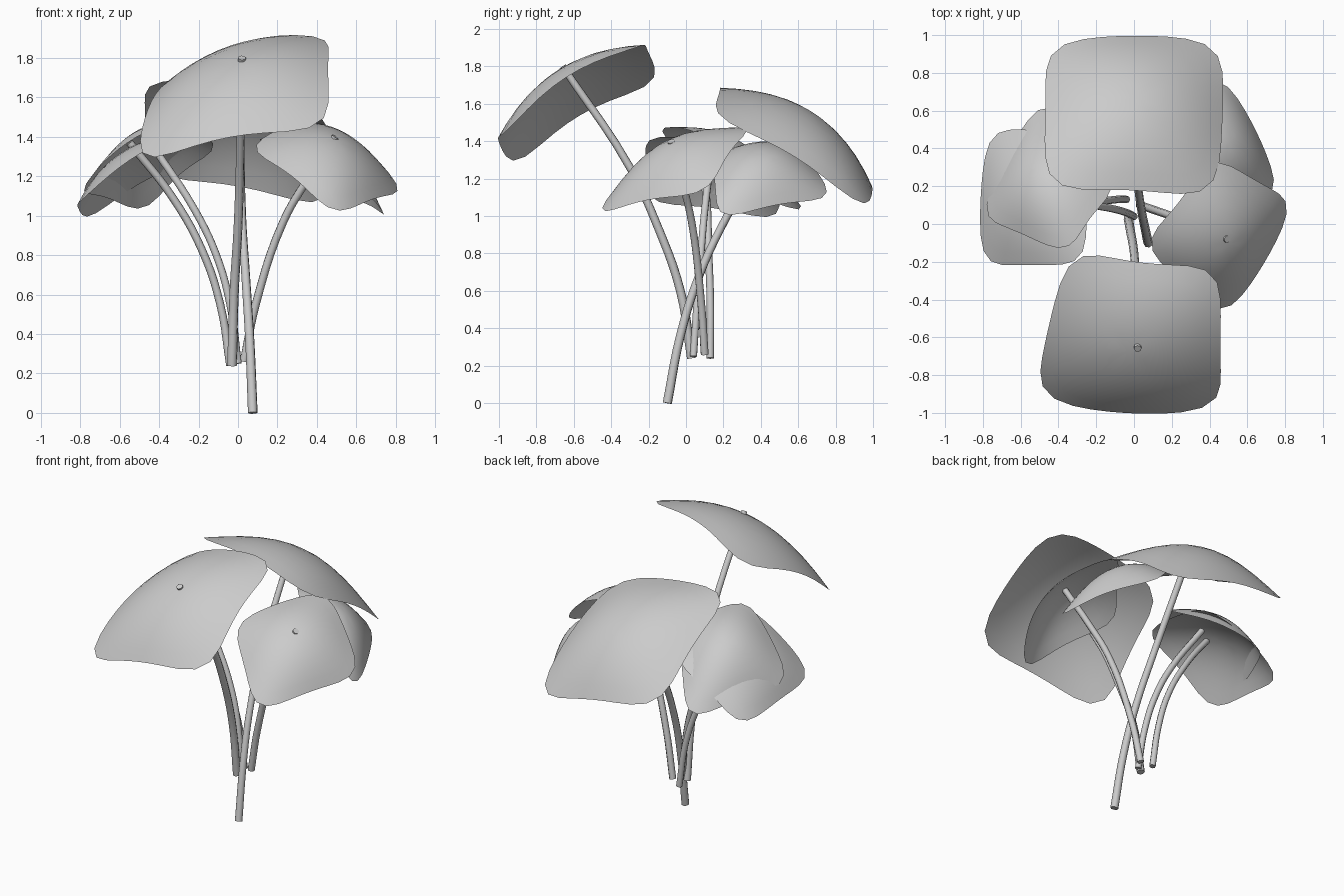
import bpy, math
from mathutils import Vector

if "Cube" in bpy.data.objects:
    bpy.data.objects.remove(bpy.data.objects["Cube"])

K = 0.5 ** (1 / 5)          # corner position of the superellipse outline


def dome(s, t, mix):
    """Bulge profile: 1 in the middle, 0 at corners; low mix gives straighter edges."""
    rnd = 1 - (s * s + t * t) / (2 * K * K)
    c = (1 - .78 * K * K) ** 2
    straight = ((1 - .78 * s * s) * (1 - .78 * t * t) - c) / (1 - c)
    return mix * rnd + (1 - mix) * straight


def leaf(name, corners, bulge, mix=0.4, rings=6, segs=36):
    """Domed rounded-square sheet through four corners (counter-clockwise seen from above)."""
    a, b, c, d = [Vector(p) for p in corners]
    n = (c - a).cross(d - b).normalized()
    if n.z < 0:
        n = -n

    def point(s, t):
        u, v = (s / K + 1) / 2, (t / K + 1) / 2
        flat = a * (1-u) * (1-v) + b * u * (1-v) + c * u * v + d * (1-u) * v
        return flat + n * bulge * dome(s, t, mix)

    verts, faces = [point(0, 0)], []
    for r in range(1, rings + 1):
        for i in range(segs):
            ang = 2 * math.pi * i / segs
            x, y = math.cos(ang), math.sin(ang)
            m = (r / rings) / (abs(x) ** 5 + abs(y) ** 5) ** 0.2
            verts.append(point(x * m, y * m))
    for i in range(segs):
        j = (i + 1) % segs
        faces.append((0, 1 + i, 1 + j))
        for r in range(rings - 1):
            p, q = 1 + r * segs, 1 + (r + 1) * segs
            faces.append((p + i, q + i, q + j, p + j))
    me = bpy.data.meshes.new(name)
    me.from_pydata(verts, [], faces)
    me.polygons.foreach_set("use_smooth", [True] * len(me.polygons))
    bpy.context.collection.objects.link(bpy.data.objects.new(name, me))


def stem(name, pts, r0=0.025, r1=0.02):
    """Tapered round tube along a smooth path."""
    cu = bpy.data.curves.new(name, 'CURVE')
    cu.dimensions = '3D'
    cu.bevel_depth = 1.0
    cu.bevel_resolution = 2
    cu.resolution_u = 5
    cu.use_fill_caps = True
    sp = cu.splines.new('BEZIER')
    sp.bezier_points.add(len(pts) - 1)
    for i, (bp, p) in enumerate(zip(sp.bezier_points, pts)):
        bp.co = p
        bp.handle_left_type = bp.handle_right_type = 'AUTO'
        bp.radius = r0 + (r1 - r0) * i / (len(pts) - 1)
    ob = bpy.data.objects.new(name, cu)
    bpy.context.collection.objects.link(ob)
    bpy.ops.object.select_all(action='DESELECT')
    ob.select_set(True)
    bpy.context.view_layer.objects.active = ob
    bpy.ops.object.convert(target='MESH')
    bpy.ops.object.shade_smooth_by_angle(angle=math.radians(60))


# Leaves
leaf("front_leaf", [(-.46, -.895, 1.30), (.405, -.95, 1.465), (.415, -.27, 1.90), (-.31, -.19, 1.715)], .20, .75)
leaf("back_leaf", [(-.42, .23, 1.67), (.39, .195, 1.525), (.415, .925, 1.075), (-.41, .925, 1.225)], .205)
leaf("right_leaf", [(.485, -.445, 1.03), (.81, .09, 1.14), (.42, .32, 1.465), (.09, -.11, 1.34)], .16)
leaf("left_upper_leaf", [(-.78, .07, 1.14), (-.37, -.125, 1.465), (-.125, .21, 1.345), (-.48, .615, 1.04)], .175)
leaf("left_lower_leaf", [(-.78, -.175, 1.09), (-.29, -.175, 1.415), (-.25, .43, 1.29), (-.745, .46, 1.0)], .135)
leaf("back_right_leaf", [(.37, .16, 1.31), (.74, .205, 1.01), (.47, .745, 1.11), (.11, .52, 1.38)], .155)

# Stems
stem("front_stem", [(-.03, .03, .24), (-.02, -.03, .60), (0, -.15, .94), (.01, -.30, 1.26), (.02, -.66, 1.80)])
stem("back_stem", [(.075, -.10, 0), (.06, -.03, .36), (.04, .07, .68), (.02, .22, 1.0), (.01, .56, 1.58)])
stem("right_stem", [(.03, .10, .26), (.09, .08, .55), (.23, .03, .97), (.35, -.02, 1.18), (.495, -.08, 1.40)], .022)
stem("left_outer_stem", [(-.04, .13, .24), (-.09, .13, .55), (-.18, .12, .82), (-.33, .11, 1.09), (-.55, .06, 1.37)], .02)
stem("left_inner_stem", [(.0, .04, .25), (-.04, .06, .55), (-.11, .08, .80), (-.22, .10, 1.03), (-.43, .14, 1.35)], .02)
